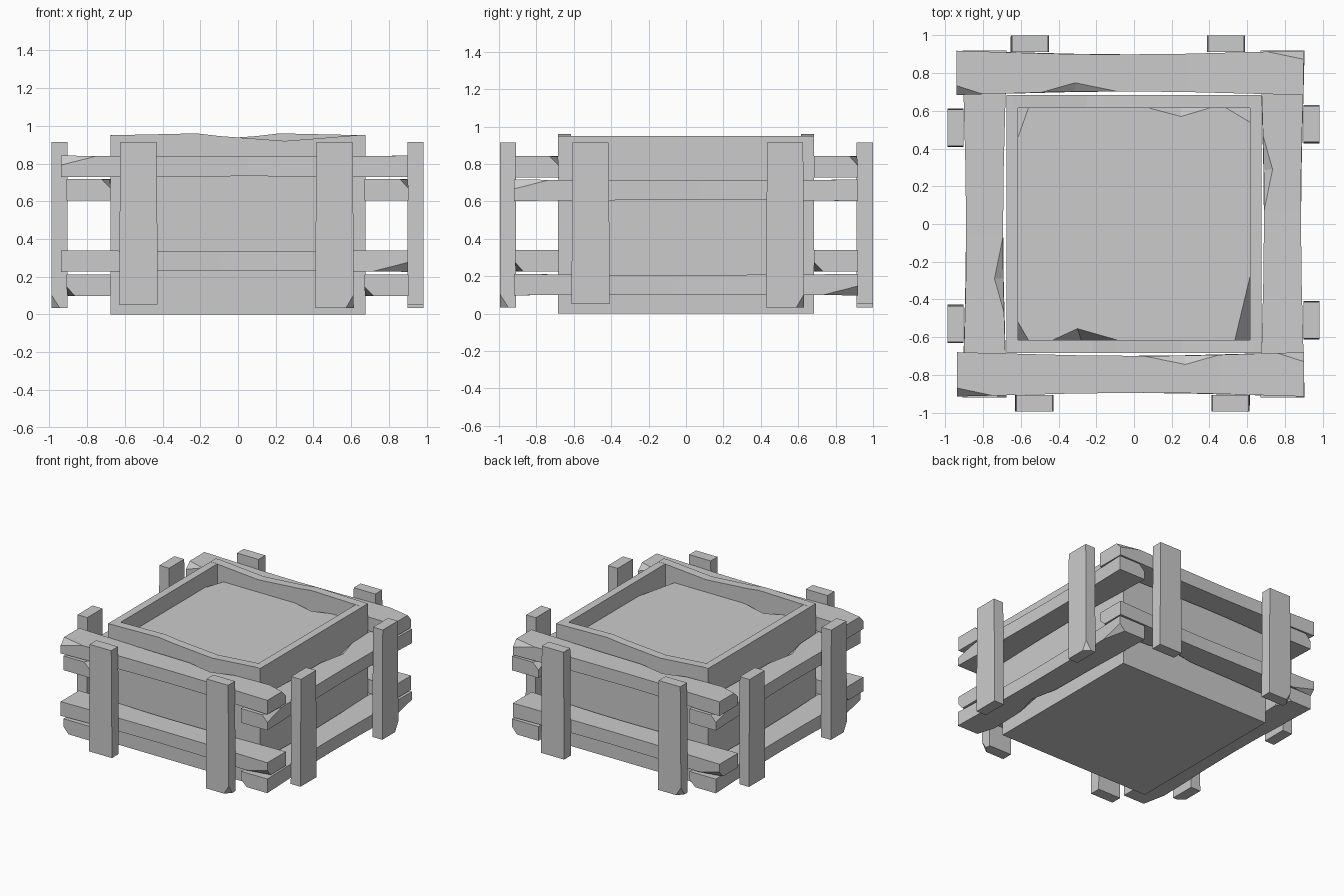
import bpy, bmesh
from math import radians
from mathutils import Vector, Matrix

if "Cube" in bpy.data.objects:
    bpy.data.objects.remove(bpy.data.objects["Cube"])


def finish(bm, name, matrix=Matrix()):
    bmesh.ops.remove_doubles(bm, verts=bm.verts, dist=1e-5)
    bmesh.ops.recalc_face_normals(bm, faces=bm.faces)
    me = bpy.data.meshes.new(name)
    bm.to_mesh(me)
    bm.free()
    ob = bpy.data.objects.new(name, me)
    ob.matrix_world = matrix
    bpy.context.collection.objects.link(ob)
    return ob


def loft(sections):
    """Solid through a row of matching closed sections, with capped ends."""
    bm = bmesh.new()
    rings = [[bm.verts.new(p) for p in s] for s in sections]
    n = len(rings[0])
    for a, b in zip(rings, rings[1:]):
        for i in range(n):
            j = (i + 1) % n
            bm.faces.new((a[i], a[j], b[j], b[i]))
    bm.faces.new(rings[0])
    bm.faces.new(rings[-1])
    bmesh.ops.remove_doubles(bm, verts=bm.verts, dist=1e-5)
    return bm


def chip(bm, a, b, c):
    """Slice off a corner through three points."""
    a, b, c = Vector(a), Vector(b), Vector(c)
    n = (b - a).cross(c - a).normalized()
    mid = sum((v.co for v in bm.verts), Vector()) / len(bm.verts)
    if n.dot(a - mid) < 0:
        n = -n
    cut = bmesh.ops.bisect_plane(bm, geom=bm.verts[:] + bm.edges[:] + bm.faces[:],
                                 plane_co=a, plane_no=n, clear_outer=True)
    edges = [e for e in cut["geom_cut"] if isinstance(e, bmesh.types.BMEdge)]
    bmesh.ops.edgenet_fill(bm, edges=edges)


def slat(name, matrix):
    """Weathered rail with a slim waist, a nick in the inner edge and chipped ends."""
    sections = []
    for x, w, nick in [(-.92, 0, 0), (-.3, .016, 0), (.07, .02, 0),
                       (.29, .018, 1), (.47, .014, 0), (.92, 0, 0)]:
        yo, yi, h = -.915 + w, -.68 - w, .057 - w * .25
        sections.append([(x, yo, -h), (x, yi, -h), (x, yi, h - .035 * nick),
                         (x, yi - .047 * nick, h), (x, yo, h)])
    bm = loft(sections)
    chip(bm, (-.92, -.87, .057), (-.70, -.915, .057), (-.92, -.915, .007))
    chip(bm, (.92, -.73, .057), (.76, -.68, .057), (.92, -.68, .007))
    finish(bm, name, matrix)


def post(name, x, z0, chipped, matrix):
    """Upright batten, slightly tapered."""
    bm = loft([[(x - w, -.995, z), (x + w, -.995, z), (x + w, -.908, z), (x - w, -.908, z)]
               for z, w in [(z0, .102), (.45, .1), (.915, .096)]])
    if chipped:
        chip(bm, (x + .102, -.995, .105), (x + .06, -.995, z0), (x + .102, -.95, z0))
    finish(bm, name, matrix)


# Crate frame: four sides, each with two rails and two posts
sides = [("front", 0, (-.018, 0), .785, .283), ("right", 90, (-.01, 0), .66, .155),
         ("back", 180, (-.022, .004), .785, .283), ("left", 270, (.005, 0), .66, .155)]
for side, angle, (dx, dy), z_up, z_low in sides:
    m = Matrix.Translation((dx, dy, 0)) @ Matrix.Rotation(radians(angle), 4, 'Z')
    flip = Matrix.Rotation(radians(180), 4, 'Y')
    slat(side + "_upper_rail", m @ Matrix.Translation((0, 0, z_up)))
    slat(side + "_lower_rail", m @ Matrix.Translation((0, 0, z_low)) @ flip)
    post(side + "_post_a", -.51, .053, False, m)
    post(side + "_post_b", .53, .034, True, m)

# Box walls: front and back have a wavy top, the sides are plain
wave = [(-.677, .95), (-.22, .96), (-.1, .946), (.25, .92), (.64, .951), (.677, .951)]
for name, s in [("front_wall", 1), ("back_wall", -1)]:
    finish(loft([[(x * s, -.685 * s, 0), (x * s, -.615 * s, 0),
                  (x * s, -.615 * s, z), (x * s, -.685 * s, z)] for x, z in wave]), name)
for name, s in [("right_wall", 1), ("left_wall", -1)]:
    finish(loft([[(.615 * s, y, 0), (.677 * s, y, 0), (.677 * s, y, .95), (.615 * s, y, .95)]
                 for y in (-.615, .615)]), name)

# Filling inside the box: flat top with broken edges and corners
H, R = .82, .615
# each break: start, optional inner tip, end (on the top), then the sunken point at the wall
breaks = [
    ([(-R, -.52), (-.56, -R)], (-R, -R, H - .12)),
    ([(-.43, -R), (-.3, -.555), (-.09, -R)], (-.28, -R, H - .1)),
    ([(.535, -R), (R, -.28)], (R, -R, H - .1)),
    ([(R, .54), (.49, R)], (R, R, H - .05)),
    ([(.4, R), (.25, .57), (.08, R)], (.25, R, H - .05)),
    ([(-.56, R), (-R, .46)], (-R, R, H - .05)),
]
bm = bmesh.new()
top = []
for pts, low in breaks:
    vs = [bm.verts.new((x, y, H)) for x, y in pts]
    lv = bm.verts.new(low)
    for a, b in zip(vs, vs[1:]):
        bm.faces.new((a, lv, b))
    top += vs
bm.faces.new(top)
rim = [e for e in bm.edges if e.is_boundary]
new = bmesh.ops.extrude_edge_only(bm, edges=rim)["geom"]
for v in new:
    if isinstance(v, bmesh.types.BMVert):
        v.co.z = 0
bmesh.ops.edgenet_fill(bm, edges=[e for e in new if isinstance(e, bmesh.types.BMEdge) and e.is_boundary])
finish(bm, "box_filling")
